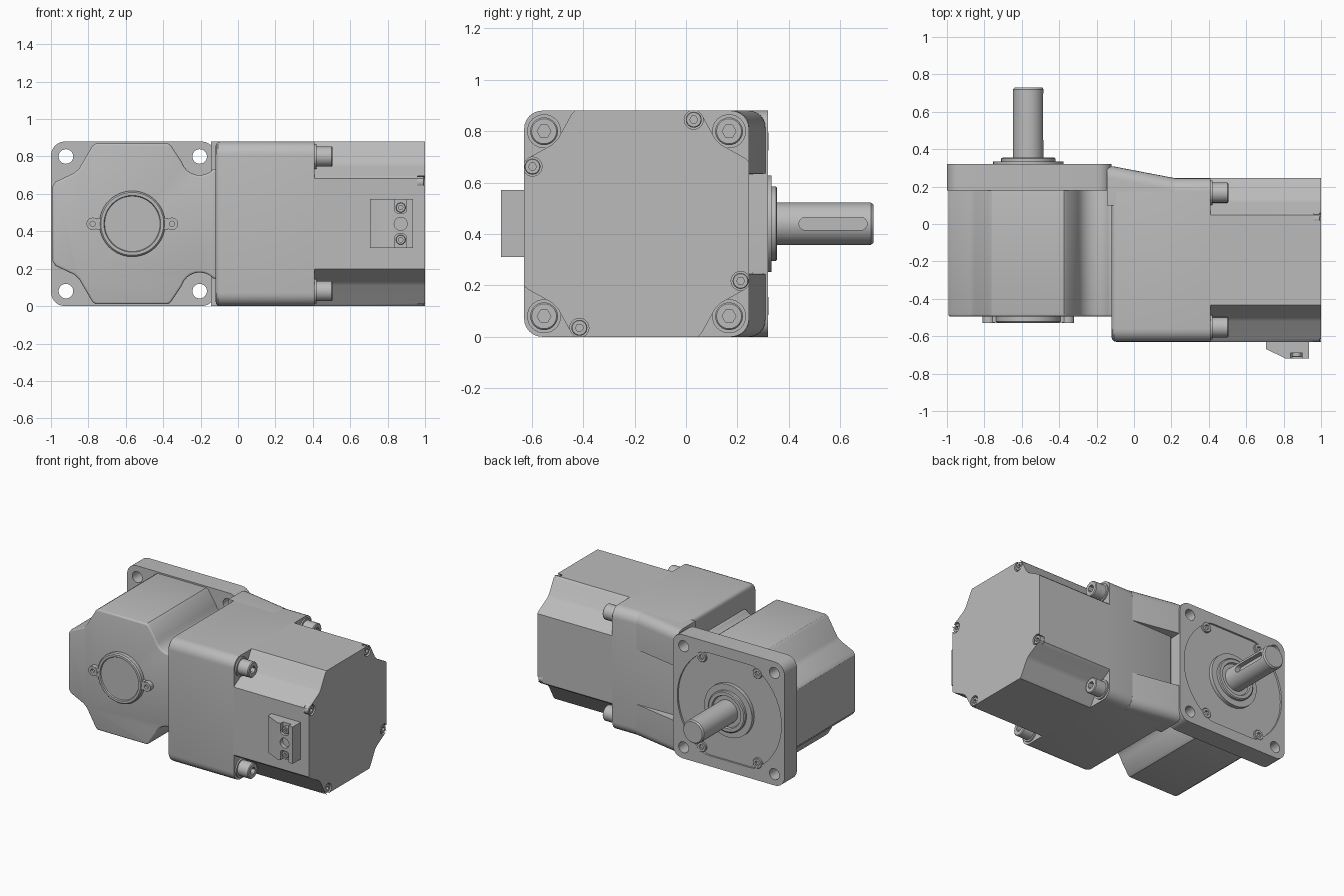
import bpy, bmesh
from math import sin, cos, pi, radians

if "Cube" in bpy.data.objects:
    bpy.data.objects.remove(bpy.data.objects["Cube"], do_unlink=True)

GREY = bpy.data.materials.new("machined_grey")
GREY.use_nodes = True
COLOUR = (0.5, 0.5, 0.5, 1)
GREY.diffuse_color = COLOUR
GREY.node_tree.nodes["Principled BSDF"].inputs["Base Color"].default_value = COLOUR

PLACE = {"X": lambda p, u, v: (p, u, v),
         "Y": lambda p, u, v: (u, p, v),
         "Z": lambda p, u, v: (u, v, p)}
HEIGHT, MID = 0.88, 0.44
GEAR_X = -0.565      # output axis
MOTOR_Y = -0.1925    # motor axis


def loft(name, axis, sections):
    """Skin a stack of (position, outline) sections and cap both ends."""
    bm = bmesh.new()
    rings = [[bm.verts.new(PLACE[axis](p, u, v)) for u, v in outline]
             for p, outline in sections]
    n = len(rings[0])
    for a, b in zip(rings, rings[1:]):
        for i in range(n):
            j = (i + 1) % n
            bm.faces.new((a[i], a[j], b[j], b[i]))
    bm.faces.new(rings[0])
    bm.faces.new(rings[-1])
    bmesh.ops.recalc_face_normals(bm, faces=bm.faces)
    mesh = bpy.data.meshes.new(name)
    bm.to_mesh(mesh)
    bm.free()
    mesh.materials.append(GREY)
    obj = bpy.data.objects.new(name, mesh)
    bpy.context.collection.objects.link(obj)
    return obj


def prism(name, axis, lo, hi, outline):
    return loft(name, axis, [(lo, outline), (hi, outline)])


def circle(c, r, n=24, hexagon=False):
    pts = []
    for i in range(n):
        t = 2 * pi * i / n
        k = cos(pi / 6) / cos(t % (pi / 3) - pi / 6) if hexagon else 1
        pts.append((c[0] + r * k * cos(t), c[1] + r * k * sin(t)))
    return pts


def rounded(u0, u1, v0, v1, r, steps=6):
    pts = []
    corners = ((u1 - r, v1 - r), (u0 + r, v1 - r), (u0 + r, v0 + r), (u1 - r, v0 + r))
    for q, (cu, cv) in enumerate(corners):
        for i in range(steps + 1):
            t = (q + i / steps) * pi / 2
            pts.append((cu + r * cos(t), cv + r * sin(t)))
    return pts


def turned(name, axis, centre, steps, n=48):
    return loft(name, axis, [(p, circle(centre, r, n)) for p, r in steps])


def socket_screw(name, axis, centre, base, top, r):
    """Cap screw whose end holds a hexagonal socket."""
    d = (top - base) / abs(top - base)
    floor = top - 0.6 * r * d
    return loft(name, axis, [
        (base, circle(centre, r)), (top - 0.1 * r * d, circle(centre, r)),
        (top, circle(centre, 0.9 * r)), (top, circle(centre, 0.5 * r, hexagon=True)),
        (floor, circle(centre, 0.5 * r, hexagon=True))])


def apply(obj, mod):
    bpy.context.view_layer.objects.active = obj
    bpy.ops.object.modifier_apply(modifier=mod.name)


def cut(obj, cutter):
    mod = obj.modifiers.new("cut", "BOOLEAN")
    mod.operation, mod.solver, mod.object = "DIFFERENCE", "EXACT", cutter
    apply(obj, mod)
    bpy.data.objects.remove(cutter, do_unlink=True)


def bevel(obj, width):
    mod = obj.modifiers.new("bevel", "BEVEL")
    mod.width, mod.segments, mod.limit_method = width, 3, "ANGLE"
    mod.angle_limit = radians(50)
    apply(obj, mod)


# Gearbox flange with four holes and a shallow recess
flange = prism("gearbox_flange", "Y", 0.18, 0.32, rounded(-1, -0.12, 0, HEIGHT, 0.075))
for x in (-0.92, -0.205):
    for z in (0.08, 0.8):
        cut(flange, prism("cutter", "Y", 0.1, 0.4, circle((x, z), 0.039)))
recess = [(u, max(0.075, min(0.805, v))) for u, v in circle((GEAR_X, MID), 0.41, 64)]
cut(flange, prism("cutter", "Y", 0.307, 0.4, recess))
for i, sx in enumerate((-1, 1)):
    for j, sz in enumerate((-1, 1)):
        socket_screw(f"flange_screw_{i}{j}", "Y", (GEAR_X + 0.22 * sx, MID + 0.32 * sz),
                     0.3, 0.322, 0.036)

# Gearbox body, scooped around the mounting holes
upper = [(-0.992, 0.64), (-0.975, 0.665), (-0.875, 0.712), (-0.85, 0.735),
         (-0.778, 0.858), (-0.76, 0.87), (-0.375, 0.87), (-0.358, 0.858)]
for i in range(9):
    t = radians(197 + 123 * i / 8)
    upper.append((-0.205 + 0.1 * cos(t), 0.8 + 0.1 * sin(t)))
upper.append((-0.105, 0.73))
body = prism("gearbox_body", "Y", -0.495, 0.2,
             upper + [(x, HEIGHT - z) for x, z in reversed(upper)])
bevel(body, 0.016)

# Front cover with two screw ears
turned("front_cover", "Y", (GEAR_X, MID),
       [(-0.48, 0.176), (-0.522, 0.176), (-0.53, 0.168), (-0.53, 0.152),
        (-0.522, 0.148), (-0.522, 0.14)])
for side, s in (("left", 1), ("right", -1)):
    x = GEAR_X + 0.212 * s
    ear = turned(f"cover_ear_{side}", "Y", (x, MID),
                 [(-0.48, 0.033), (-0.528, 0.033), (-0.528, 0.014), (-0.51, 0.014)], 24)
    ends = sorted((GEAR_X + 0.165 * s, GEAR_X + 0.192 * s))
    prism(f"cover_ear_web_{side}", "Y", -0.526, -0.48,
          [(ends[0], MID - 0.03), (ends[1], MID - 0.03),
           (ends[1], MID + 0.03), (ends[0], MID + 0.03)])

# Output boss and keyed shaft
turned("output_boss", "Y", (GEAR_X, MID),
       [(0.3, 0.188), (0.333, 0.188), (0.333, 0.145), (0.35, 0.145),
        (0.355, 0.138), (0.355, 0.115), (0.342, 0.11)])
shaft = turned("output_shaft", "Y", (GEAR_X, MID),
               [(0.32, 0.082), (0.72, 0.082), (0.73, 0.074)])
cut(shaft, prism("cutter", "X", -0.52, -0.4, rounded(0.44, 0.705, 0.415, 0.465, 0.0249)))

# Adapter housing between gearbox and motor
Y0, Y1 = -0.63, 0.245
loft("adapter_housing", "X", [
    (-0.12 + 0.025 * (1 - sin(t)),
     rounded(Y0 + d, Y1 - d, d, HEIGHT - d, 0.07))
    for t, d in [(k * pi / 6, 0.025 * (1 - cos(k * pi / 6))) for k in (3, 2, 1, 0)]
] + [(0.41, rounded(Y0, Y1, 0, HEIGHT, 0.07))])

# Tapered ribs running from housing to flange
for name, flip in (("lower_rib", False), ("upper_rib", True)):
    def section(y):
        pts = [(0.1, 0), (0.1, 0.255), (y, 0.245)]
        for i in range(7):
            t = i * pi / 12
            pts.append((y - 0.065 + 0.065 * cos(t), 0.065 - 0.065 * sin(t)))
        return [(u, HEIGHT - v if flip else v) for u, v in pts]
    loft(name, "X", [(-0.145, section(0.31)), (-0.11, section(0.308)), (0.22, section(0.245))])

# Motor with scooped corners
FLAT, HALF, SCOOP = 0.24, 0.4375, 0.315
outline = []
for su, sv in ((1, 1), (-1, 1), (-1, -1), (1, -1)):
    corner = [(HALF, FLAT), (HALF - 0.015, FLAT + 0.014), (SCOOP + 0.012, SCOOP - 0.008),
              (SCOOP - 0.008, SCOOP + 0.012), (FLAT + 0.014, HALF - 0.015), (FLAT, HALF)]
    if su * sv < 0:
        corner.reverse()
    outline += [(MOTOR_Y + su * u, MID + sv * v * MID / HALF) for u, v in corner]
motor = prism("motor_body", "X", 0.4, 1, outline)

# Small end screws in notches, repeated every quarter turn
u, v = 0.2225, 0.405
for i in range(4):
    c = (MOTOR_Y + u, MID + v)
    cut(motor, prism("cutter", "X", 0.96, 1.1, circle(c, 0.037)))
    socket_screw(f"end_screw_{i}", "X", c, 0.95, 0.995, 0.031)
    u, v = -v, u

# Large corner bolts with washers
for i, su in enumerate((-1, 1)):
    for j, sv in enumerate((-1, 1)):
        c = (MOTOR_Y + 0.36 * su, MID + 0.36 * sv)
        prism(f"washer_{i}{j}", "X", 0.4, 0.42, circle(c, 0.066, 32))
        socket_screw(f"corner_bolt_{i}{j}", "X", c, 0.41, 0.505, 0.054)

# Cable connector block
block = prism("connector_block", "Z", 0.31, 0.572,
              [(0.705, -0.62), (0.705, -0.668), (0.812, -0.72), (0.935, -0.72), (0.935, -0.62)])
for lo, hi in ((0.25, 0.385), (0.497, 0.65)):
    cut(block, prism("cutter", "Y", -0.8, -0.69, rounded(0.838, 0.902, lo, hi, 0.02)))
cut(block, prism("cutter", "Y", -0.8, -0.69, circle((0.87, MID), 0.035)))
for i, z in enumerate((0.355, 0.527)):
    socket_screw(f"connector_screw_{i}", "Y", (0.87, z), -0.67, -0.712, 0.026)

# Smooth the round surfaces and keep hard edges crisp
for obj in bpy.context.scene.objects:
    obj.select_set(obj.type == "MESH" and GREY.name in obj.data.materials)
bpy.context.view_layer.objects.active = motor
bpy.ops.object.shade_smooth_by_angle(angle=radians(32))
